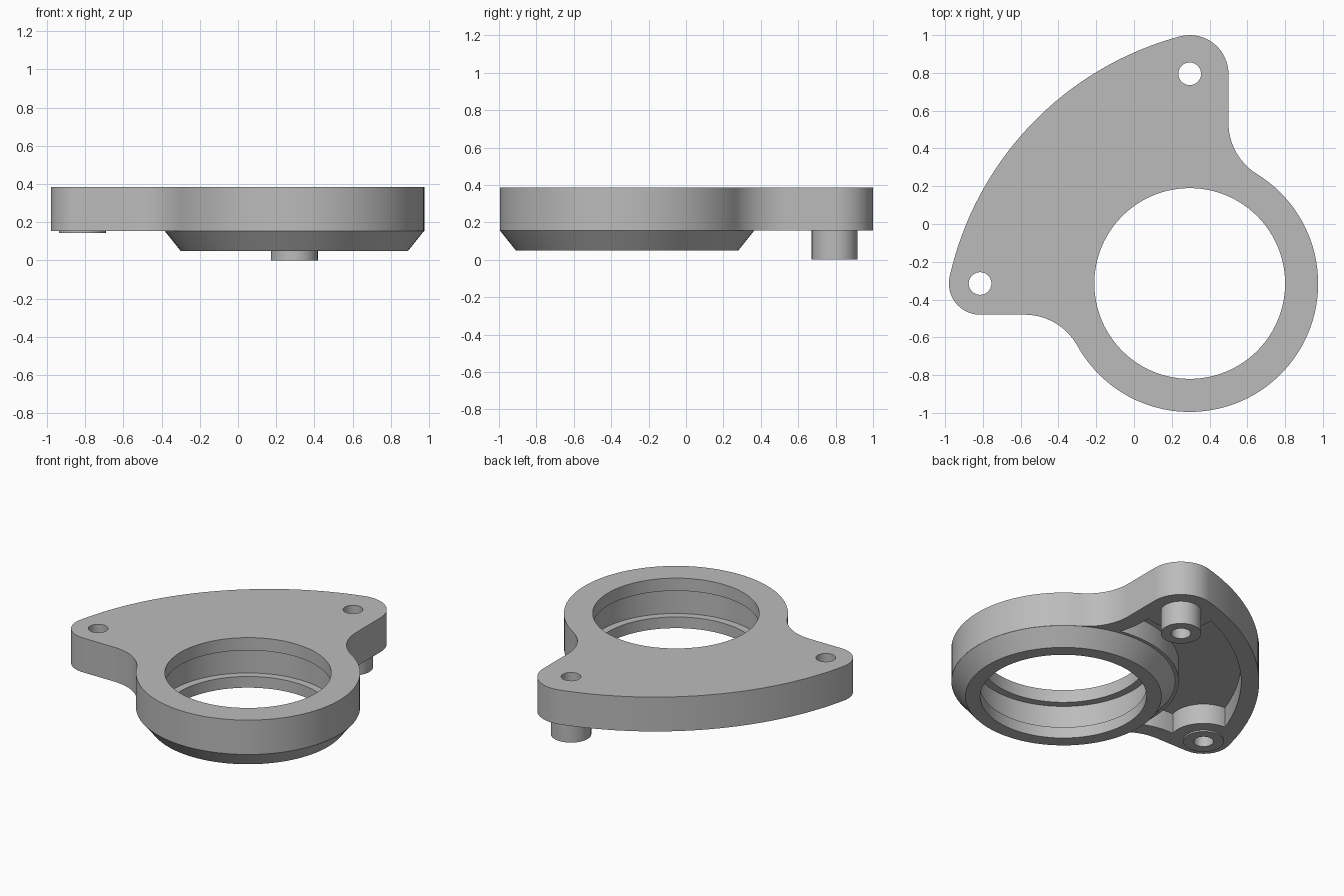
import bpy
import bmesh
from math import atan2, cos, sin, sqrt, pi, radians
from mathutils import Vector

if "Cube" in bpy.data.objects:
    bpy.data.objects.remove(bpy.data.objects["Cube"])

grey = bpy.data.materials.new("plain_grey")
grey.use_nodes = True
grey.diffuse_color = (0.5, 0.5, 0.5, 1)
grey.node_tree.nodes["Principled BSDF"].inputs["Base Color"].default_value = (0.5, 0.5, 0.5, 1)

# Main centres and sizes
RING, RING_R = Vector((0.295, -0.315)), 0.68
BACK, BACK_R = Vector((0.295, 0.795)), 0.205
SIDE, SIDE_R = Vector((-0.815, -0.315)), 0.165
FILLET, SWEEP_R = 0.32, 1.7
BOTTOM, TOP = 0.155, 0.385


def make_object(name, bm):
    bmesh.ops.recalc_face_normals(bm, faces=bm.faces)
    mesh = bpy.data.meshes.new(name)
    bm.to_mesh(mesh)
    bm.free()
    mesh.materials.append(grey)
    obj = bpy.data.objects.new(name, mesh)
    bpy.context.collection.objects.link(obj)
    return obj


def prism(name, points, z0, z1):
    bm = bmesh.new()
    face = bm.faces.new([bm.verts.new((p.x, p.y, z0)) for p in points])
    new = bmesh.ops.extrude_face_region(bm, geom=[face])["geom"]
    verts = [v for v in new if isinstance(v, bmesh.types.BMVert)]
    bmesh.ops.translate(bm, verts=verts, vec=(0, 0, z1 - z0))
    return make_object(name, bm)


def lathe(name, centre, profile, steps=96, closed=False):
    """Turn a radius/height profile; open profiles get flat end caps."""
    bm = bmesh.new()
    rings = [[bm.verts.new((centre.x + r * cos(2 * pi * i / steps),
                            centre.y + r * sin(2 * pi * i / steps), z))
              for i in range(steps)] for r, z in profile]
    pairs = list(zip(rings, rings[1:]))
    if closed:
        pairs.append((rings[-1], rings[0]))
    else:
        bm.faces.new(rings[0])
        bm.faces.new(rings[-1])
    for a, b in pairs:
        for i in range(steps):
            j = (i + 1) % steps
            bm.faces.new((a[i], a[j], b[j], b[i]))
    return make_object(name, bm)


def combine(target, tool, operation):
    mod = target.modifiers.new(operation, "BOOLEAN")
    mod.operation, mod.solver, mod.object = operation, "EXACT", tool
    bpy.context.view_layer.update()
    graph = bpy.context.evaluated_depsgraph_get()
    mesh = bpy.data.meshes.new_from_object(target.evaluated_get(graph))
    target.modifiers.clear()
    target.data = mesh
    bpy.data.objects.remove(tool)


def arc(centre, radius, a0, a1, steps):
    return [centre + radius * Vector((cos(a0 + (a1 - a0) * i / steps),
                                      sin(a0 + (a1 - a0) * i / steps)))
            for i in range(steps + 1)]


def angle(a, b):
    return atan2(b.y - a.y, b.x - a.x)


def outline(inset):
    """Tangent-arc outline of the plate, moved inwards by inset."""
    reach = RING_R + FILLET
    # Hollow fillets between the ring and the two lugs
    fx = BACK.x + BACK_R + FILLET
    right = Vector((fx, RING.y + sqrt(reach ** 2 - (fx - RING.x) ** 2)))
    fy = SIDE.y - SIDE_R - FILLET
    left = Vector((RING.x - sqrt(reach ** 2 - (fy - RING.y) ** 2), fy))
    # Long sweeping arc that wraps both lugs
    d0, d1 = SWEEP_R - BACK_R, SWEEP_R - SIDE_R
    axis = SIDE - BACK
    length = axis.length
    axis.normalize()
    along = (d0 ** 2 - d1 ** 2 + length ** 2) / (2 * length)
    sweep = BACK + axis * along + Vector((-axis.y, axis.x)) * sqrt(d0 ** 2 - along ** 2)
    end, start = angle(RING, right), angle(RING, left)
    t0, t1 = angle(sweep, BACK), angle(sweep, SIDE)
    points = (arc(RING, RING_R - inset, start, end, 64)
              + arc(right, FILLET + inset, end + pi, pi, 14)
              + arc(BACK, BACK_R - inset, 0, t0, 18)
              + arc(sweep, SWEEP_R - inset, t0, t1, 32)
              + arc(SIDE, SIDE_R - inset, t1, radians(270), 18)
              + arc(left, FILLET + inset, pi / 2, start + pi, 14))
    return [p for i, p in enumerate(points) if (p - points[i - 1]).length > 1e-4]


# Plate with a pocket underneath that leaves walls round the ring and lugs
plate = prism("mounting_plate", outline(0), BOTTOM, TOP)
pocket = prism("pocket_cutter", outline(0.11), 0.1, 0.29)
for centre, radius in ((RING, 0.7), (BACK, 0.215), (SIDE, 0.205)):
    keep = lathe("pocket_keep", centre, [(radius, 0), (radius, 0.5)], 96)
    combine(pocket, keep, "DIFFERENCE")
combine(plate, pocket, "DIFFERENCE")

# Tapered collar under the ring
collar = lathe("collar", RING, [(0.595, 0.05), (0.679, BOTTOM), (0.679, 0.2)])
combine(plate, collar, "UNION")

# Bore with a wide internal groove
bore = lathe("bore_cutter", RING, [(0.505, -0.1), (0.505, 0.125), (0.555, 0.125),
                                   (0.555, 0.3), (0.505, 0.3), (0.505, 0.5)])
combine(plate, bore, "DIFFERENCE")

# Bolt holes and the spacer tubes below them
parts = [plate]
for name, centre, foot in (("tall_spacer", BACK, 0), ("short_spacer", SIDE, 0.145)):
    drill = lathe("drill_cutter", centre, [(0.06, -0.1), (0.06, 0.5)], 40)
    combine(plate, drill, "DIFFERENCE")
    parts.append(lathe(name, centre, [(0.06, foot), (0.123, foot),
                                      (0.123, BOTTOM), (0.06, BOTTOM)], 40, True))

# Smooth curved walls, keep the edges crisp
bpy.ops.object.select_all(action="DESELECT")
for part in parts:
    part.select_set(True)
bpy.context.view_layer.objects.active = plate
bpy.ops.object.shade_smooth_by_angle(angle=radians(30))
